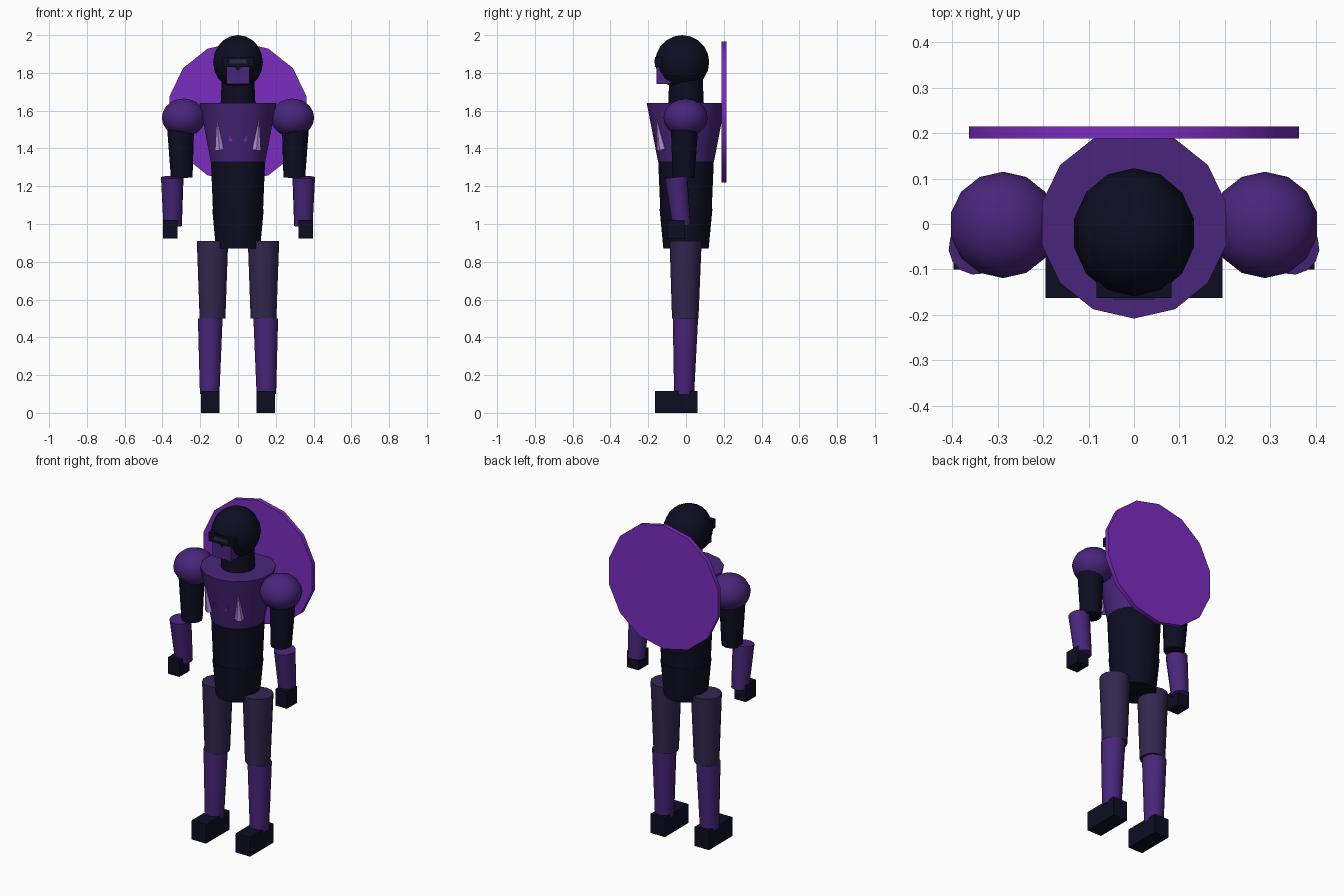
import bpy, bmesh, math
from mathutils import Matrix, Vector

cube = bpy.data.objects.get("Cube")
if cube:
    bpy.data.objects.remove(cube, do_unlink=True)

SIDES = 14


def material(name, hex_colour):
    def linear(c):
        return c / 12.92 if c <= 0.04045 else ((c + 0.055) / 1.055) ** 2.4
    rgb = [linear(int(hex_colour[i:i + 2], 16) / 255) for i in (0, 2, 4)]
    mat = bpy.data.materials.new(name)
    mat.use_nodes = True
    mat.diffuse_color = (*rgb, 1)
    node = next(n for n in mat.node_tree.nodes if n.type == 'BSDF_PRINCIPLED')
    node.inputs["Base Color"].default_value = (*rgb, 1)
    return mat


dark = material("midnight navy", "0D0D22")
purple = material("deep purple", "48257A")
slate = material("slate purple", "32274E")
bright = material("bright violet", "7B2CBF")
lavender = material("lavender", "B48CDC")
lens = material("dim lens", "2E2A40")


def finish(bm, name, mat):
    # Smooth faces, with sharp edges where the surface turns hard
    bmesh.ops.recalc_face_normals(bm, faces=bm.faces)
    for f in bm.faces:
        f.smooth = True
    for e in bm.edges:
        e.smooth = e.is_manifold and e.calc_face_angle(0) < math.radians(32)
    mesh = bpy.data.meshes.new(name)
    bm.to_mesh(mesh)
    bm.free()
    mesh.materials.append(mat)
    obj = bpy.data.objects.new(name, mesh)
    bpy.context.collection.objects.link(obj)
    return obj


def limb(name, mat, start, end, r1, r2, sides=SIDES):
    """Tapered cylinder between two points."""
    a, b = Vector(start), Vector(end)
    turn = Vector((0, 0, 1)).rotation_difference(b - a).to_matrix().to_4x4()
    bm = bmesh.new()
    bmesh.ops.create_cone(bm, cap_ends=True, segments=sides, radius1=r1, radius2=r2,
                          depth=(b - a).length,
                          matrix=Matrix.Translation((a + b) / 2) @ turn)
    return finish(bm, name, mat)


def ball(name, mat, centre, radii):
    bm = bmesh.new()
    bmesh.ops.create_uvsphere(bm, u_segments=SIDES, v_segments=10, radius=1,
                              matrix=Matrix.Translation(centre) @ Matrix.Diagonal((*radii, 1)))
    return finish(bm, name, mat)


def box(name, mat, low, high):
    low, high = Vector(low), Vector(high)
    bm = bmesh.new()
    bmesh.ops.create_cube(bm, size=1, matrix=Matrix.Translation((low + high) / 2)
                          @ Matrix.Diagonal((*(high - low), 1)))
    return finish(bm, name, mat)


def chest_y(x, z):
    """Depth of the chest's front facets."""
    radius = 0.148 + (z - 1.33) / 0.31 * 0.06
    return -radius + abs(x) * math.tan(math.pi / SIDES)


def chest_plate(name, mat, outline):
    """Thin plate lying on the chest."""
    bm = bmesh.new()
    rings = [[bm.verts.new((x, chest_y(x, z) + d, z)) for x, z in outline]
             for d in (-0.005, 0.003)]
    bm.faces.new(rings[0])
    bm.faces.new(rings[1][::-1])
    for i in range(len(outline)):
        j = (i + 1) % len(outline)
        bm.faces.new((rings[0][i], rings[1][i], rings[1][j], rings[0][j]))
    return finish(bm, name, mat)


# Trunk
limb("pelvis", dark, (0, 0, 0.87), (0, 0, 1.08), 0.12, 0.14)
limb("abdomen", dark, (0, 0, 1.07), (0, 0, 1.33), 0.136, 0.147)
limb("chest", purple, (0, 0, 1.33), (0, 0, 1.64), 0.148, 0.208)
limb("neck", dark, (0, 0, 1.62), (0, 0, 1.78), 0.095, 0.088)

# Head and face gear
ball("head", dark, (0, -0.02, 1.857), (0.135, 0.143, 0.143))
box("mask", purple, (-0.062, -0.155, 1.742), (0.062, -0.04, 1.835))
box("visor", dark, (-0.083, -0.163, 1.832), (0.083, -0.07, 1.885))
box("visor_lens", lens, (-0.045, -0.166, 1.85), (0.045, -0.16, 1.872))

# Round shield on the back
limb("back_shield", bright, (0, 0.214, 1.593), (0, 0.188, 1.593), 0.372, 0.372)

# Mirrored parts
for side, s in (("left", 1), ("right", -1)):
    limb(side + "_chest_spike", lavender, (s * 0.098, -0.126, 1.395),
         (s * 0.112, -0.157, 1.555), 0.027, 0.001, 6)
    chest_plate(side + "_chest_mark", bright,
                [(s * 0.05, 1.472), (s * 0.046, 1.436), (s * 0.026, 1.44)])

    ball(side + "_shoulder", purple, (s * 0.288, -0.002, 1.563), (0.118, 0.117, 0.101))
    limb(side + "_upper_arm", dark, (s * 0.305, -0.007, 1.56),
         (s * 0.298, -0.013, 1.245), 0.075, 0.058)
    limb(side + "_forearm", purple, (s * 0.348, -0.052, 1.248),
         (s * 0.346, -0.022, 0.99), 0.06, 0.049)
    box(side + "_hand", dark, (s * 0.359 - 0.038, -0.1, 0.922),
        (s * 0.359 + 0.038, -0.005, 1.022))

    limb(side + "_thigh", slate, (s * 0.135, -0.004, 0.5),
         (s * 0.135, -0.002, 0.91), 0.07, 0.085)
    limb(side + "_shin", purple, (s * 0.15, -0.01, 0.1),
         (s * 0.147, -0.003, 0.5), 0.053, 0.067)
    box(side + "_foot", dark, (s * 0.147 - 0.048, -0.163, 0),
        (s * 0.147 + 0.048, 0.06, 0.115))
